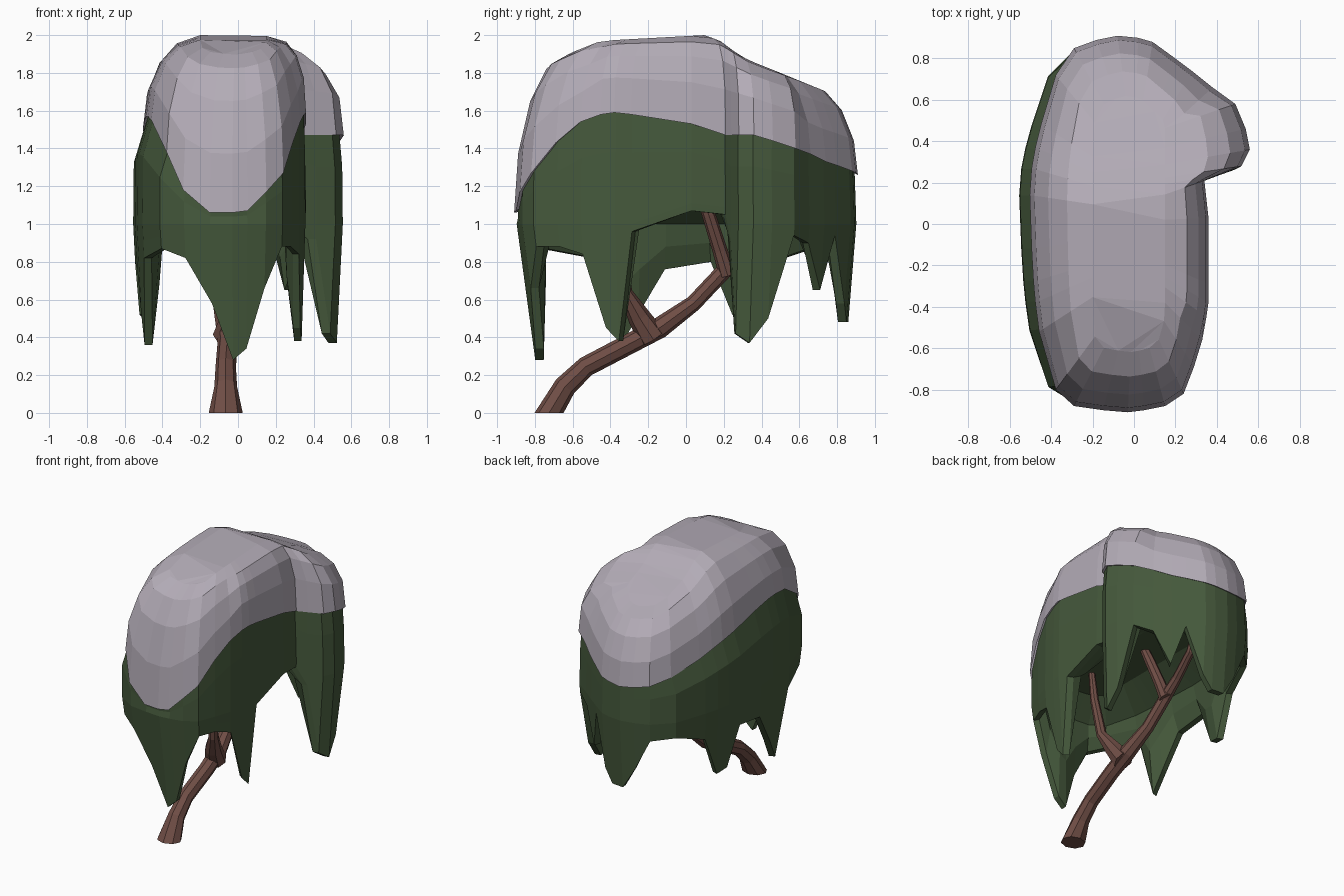
import bpy, bmesh, math
from mathutils import Vector

if "Cube" in bpy.data.objects:
    bpy.data.objects.remove(bpy.data.objects["Cube"])


def material(name, rgb):
    m = bpy.data.materials.new(name)
    m.diffuse_color = (*rgb, 1)
    m.use_nodes = True
    m.node_tree.nodes["Principled BSDF"].inputs["Base Color"].default_value = m.diffuse_color
    return m


SNOW = material("snow", (0.45, 0.41, 0.47))
LEAF = material("leaf", (0.06, 0.10, 0.045))
BARK = material("bark", (0.16, 0.075, 0.06))

# Canopy outline, counter-clockwise from the front: x, y, snow edge z, hem z
COLUMNS = [
    (-.03, -.91, 1.06, .28), (.05, -.90, 1.07, .34), (.15, -.88, 1.17, .66),
    (.24, -.82, 1.27, .88), (.29, -.69, 1.43, .88), (.33, -.56, 1.54, .84),
    (.35, -.45, 1.58, .45), (.36, -.38, 1.59, .38), (.36, -.29, 1.58, .96),
    (.36, .03, 1.53, 1.07), (.34, .21, 1.47, 1.05), (.42, .24, 1.47, .92),
    (.52, .28, 1.47, .42), (.56, .36, 1.47, .37), (.54, .46, 1.44, .50),
    (.49, .58, 1.40, .94), (.38, .66, 1.37, .90), (.28, .74, 1.33, .65),
    (.20, .80, 1.31, .94), (.09, .88, 1.28, .58), (.02, .90, 1.27, .48),
    (-.08, .91, 1.26, .48), (-.18, .89, 1.27, .64), (-.29, .85, 1.29, .87),
    (-.42, .72, 1.33, .88), (-.50, .48, 1.40, .80), (-.53, .37, 1.44, .50),
    (-.55, .27, 1.47, .52), (-.56, .14, 1.50, .80), (-.55, -.12, 1.55, .76),
    (-.54, -.28, 1.57, .52), (-.53, -.38, 1.57, .36), (-.51, -.52, 1.55, .82),
    (-.42, -.80, 1.38, .87), (-.29, -.88, 1.18, .82), (-.15, -.90, 1.06, .58)]

RIDGE = [(-.7, 1.84), (-.6, 1.91), (-.45, 1.97), (.1, 2.0), (.18, 1.97),
         (.3, 1.88), (.5, 1.80), (.65, 1.73)]


def ridge(y):
    for (a, za), (b, zb) in zip(RIDGE, RIDGE[1:]):
        if y <= b:
            return za + (zb - za) * (y - a) / (b - a)
    return RIDGE[-1][1]


def core(x, y, f=.68):
    """Point on the flat ridge strip that a column leans towards."""
    return max(-.2, min(.15, x * .5)), y * (.8 if x > .4 else f)


def snow(x, y, ze, zh):
    """Column from under the snow lip, over the edge, up to the ridge."""
    power = .76 if x > .4 or (x > .31 and -.5 < y < .3) else 1.0
    if x < -.3:
        x *= .90
    cx, cy = core(x, y)
    top = ridge(cy)
    pts = [(cx + (x - cx) * .8, cy + (y - cy) * .8, ze + .03)]
    for deg in (0, 22, 45, 66, 90):
        a = math.radians(deg)
        u, v = max(0, math.cos(a)) ** power, math.sin(a) ** power
        pts.append((cx + (x - cx) * u, cy + (y - cy) * u, ze + (top - ze) * v))
    return pts


def leaves(x, y, ze, zh):
    """Column down the outside, round the hem, up inside to the ceiling."""
    zb = max(1.0, zh + .04)
    cx, cy = core(x, y)
    ex = x * .9 if x < -.3 else x
    outer = [(cx + (ex - cx) * .94, cy + (y - cy) * .94, ze + .02)]
    inner = []
    toward = Vector((cx - x, cy - y, 0)).normalized()
    for z, f, t in ((zb + (ze - zb) * .65, .985, 0), (zb, 1, .13),
                    ((zh + zb) / 2, 1, .10), (zh, 1, .045)):
        k = f * (1 - (.15 if y < -.6 else .09) * max(0, 1.1 - z))
        outer.append((x * k, y * k, z))
        if t:
            inner.insert(0, Vector(outer[-1]) + toward * t)
    return outer + inner + [(cx, cy, 1.13)]


def loft(name, cols, mat):
    """Skin a closed ring of columns and cap the last row."""
    bm = bmesh.new()
    grid = [[bm.verts.new(p) for p in c] for c in cols]
    for a, b in zip(grid, grid[1:] + grid[:1]):
        for j in range(len(a) - 1):
            bm.faces.new((a[j], b[j], b[j + 1], a[j + 1]))
    cap = bm.faces.new([c[-1] for c in grid])
    bmesh.ops.triangulate(bm, faces=[cap])
    finish(bm, name, mat)


def finish(bm, name, mat):
    bmesh.ops.recalc_face_normals(bm, faces=bm.faces)
    me = bpy.data.meshes.new(name)
    bm.to_mesh(me)
    bm.free()
    me.materials.append(mat)
    bpy.context.collection.objects.link(bpy.data.objects.new(name, me))


loft("snow_cap", [snow(*c) for c in COLUMNS], SNOW)
loft("weeping_foliage", [leaves(*c) for c in COLUMNS], LEAF)


def limb(name, pts):
    """Faceted tapered tube through (x, y, z, radius) points."""
    bm = bmesh.new()
    P = [Vector(p[:3]) for p in pts]
    rings = []
    for i, p in enumerate(P):
        d = (P[min(i + 1, len(P) - 1)] - P[max(i - 1, 0)]).normalized()
        side = Vector((1, 0, 0))
        side = (side - d * side.dot(d)).normalized()
        up = d.cross(side)
        ring = []
        for k in range(8):
            a = k * math.tau / 8
            v = p + (side * math.cos(a) + up * math.sin(a)) * pts[i][3]
            if p.z == 0:
                v.z = 0
            ring.append(bm.verts.new(v))
        rings.append(ring)
    for a, b in zip(rings, rings[1:]):
        for k in range(8):
            m = (k + 1) % 8
            bm.faces.new((a[k], a[m], b[m], b[k]))
    bm.faces.new(rings[0])
    bm.faces.new(rings[-1])
    finish(bm, name, BARK)


# Leaning trunk and its two forks
limb("trunk", [(-.065, -.725, 0, .09), (-.065, -.64, .14, .06),
               (-.065, -.53, .245, .054), (-.055, -.30, .365, .054),
               (-.06, -.14, .45, .056), (-.09, .04, .58, .043),
               (-.11, .20, .75, .043), (-.10, .34, .84, .034),
               (-.06, .53, .95, .03), (-.03, .64, 1.14, .022)])
limb("front_branch", [(-.06, -.18, .40, .075), (-.03, -.25, .51, .06),
                      (.02, -.32, .64, .036), (.05, -.36, .92, .03),
                      (.06, -.38, 1.16, .022)])
limb("upper_branch", [(-.10, .22, .73, .045), (-.08, .18, .86, .04),
                      (-.04, .12, 1.05, .036), (-.02, .08, 1.16, .03)])
